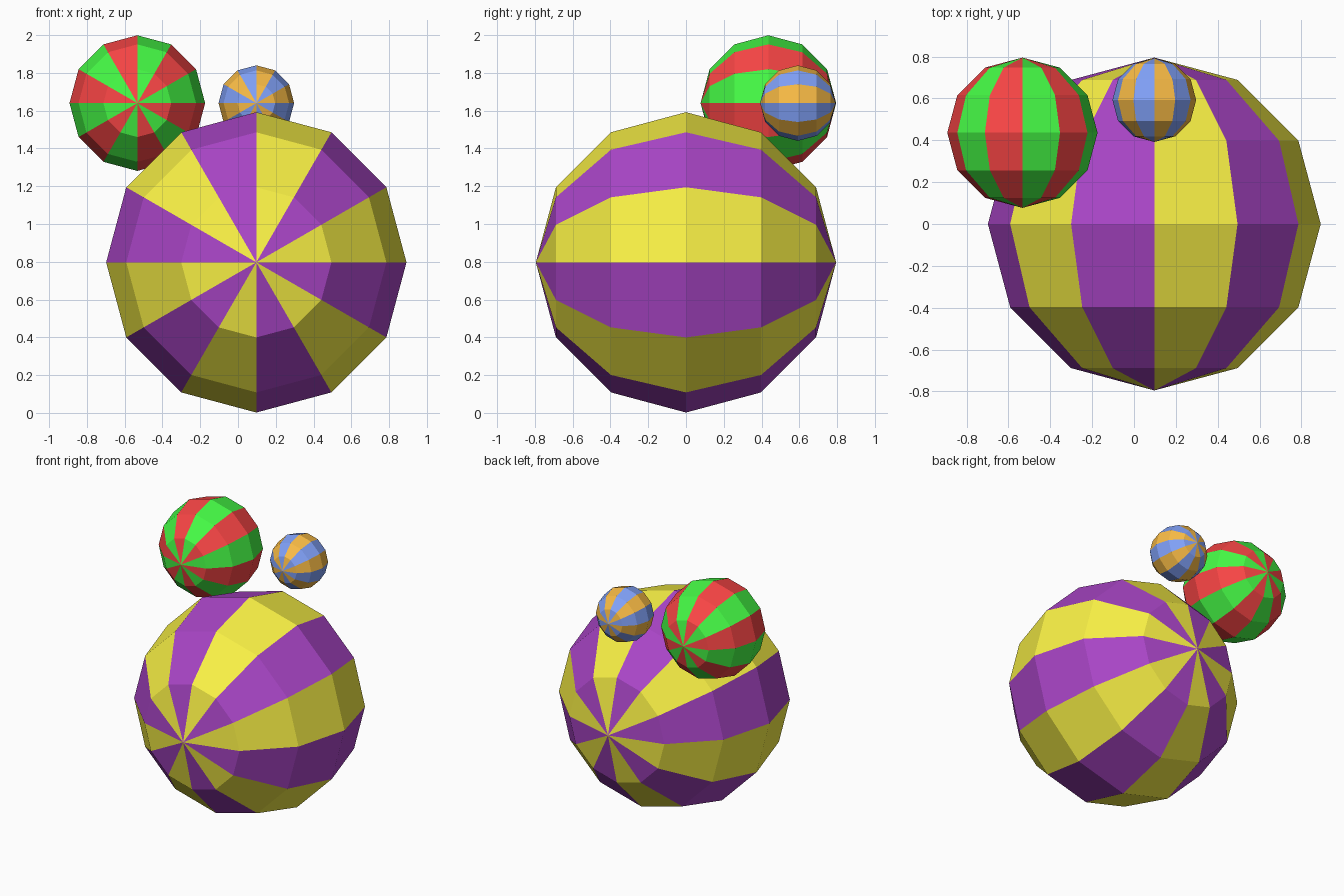
import bpy, bmesh, math
from mathutils import Matrix

if "Cube" in bpy.data.objects:
    bpy.data.objects.remove(bpy.data.objects["Cube"])

SEGMENTS, RINGS = 12, 6


def material(name, rgb):
    mat = bpy.data.materials.new(name)
    mat.diffuse_color = (*rgb, 1)
    mat.use_nodes = True
    mat.node_tree.nodes["Principled BSDF"].inputs["Base Color"].default_value = mat.diffuse_color
    return mat


def striped_ball(name, center, radius, even, odd):
    """Low-poly ball with poles along y and alternating coloured gores."""
    bm = bmesh.new()
    bmesh.ops.create_uvsphere(bm, u_segments=SEGMENTS, v_segments=RINGS, radius=radius,
                              matrix=Matrix.Rotation(math.pi / 2, 4, 'X'))
    for face in bm.faces:
        c = face.calc_center_median()
        angle = math.atan2(c.z, c.x) % math.tau
        face.material_index = int(angle / (math.tau / SEGMENTS)) % 2
        face.smooth = False
    mesh = bpy.data.meshes.new(name)
    bm.to_mesh(mesh)
    bm.free()
    mesh.materials.append(even)
    mesh.materials.append(odd)
    ball = bpy.data.objects.new(name, mesh)
    ball.location = center
    bpy.context.collection.objects.link(ball)


# Large beach ball resting on the ground
striped_ball("large_ball", (0.097, 0, 0.797), 0.795,
             material("yellow", (0.95, 0.88, 0.06)), material("purple", (0.40, 0.06, 0.57)))

# Medium ball, upper left behind
striped_ball("medium_ball", (-0.533, 0.436, 1.64), 0.359,
             material("green", (0.06, 0.95, 0.06)), material("red", (0.95, 0.06, 0.06)))

# Small ball, upper middle behind
striped_ball("small_ball", (0.097, 0.592, 1.64), 0.2,
             material("orange", (0.95, 0.50, 0.06)), material("blue", (0.22, 0.36, 0.95)))
